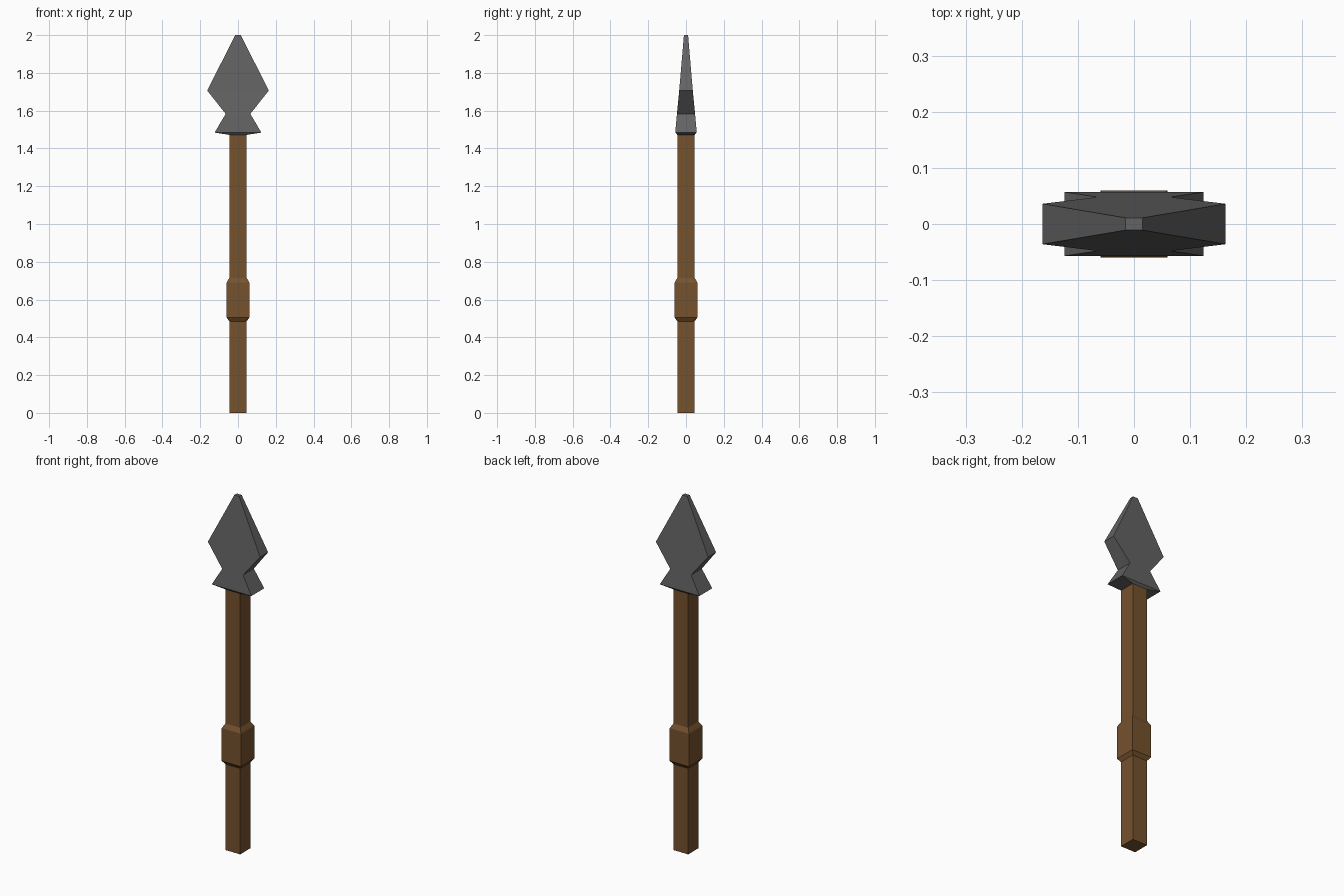
import bpy, bmesh

if "Cube" in bpy.data.objects:
    bpy.data.objects.remove(bpy.data.objects["Cube"])


def material(name, rgb):
    m = bpy.data.materials.new(name)
    m.diffuse_color = (*rgb, 1)
    m.use_nodes = True
    m.node_tree.nodes["Principled BSDF"].inputs["Base Color"].default_value = m.diffuse_color
    return m


def loft(name, sections, mat, cap_bottom, cap_top):
    """Skin a stack of rectangles given as (z, half width, half depth)."""
    bm = bmesh.new()
    rings = [[bm.verts.new((sx * hx, sy * hy, z))
              for sx, sy in ((-1, -1), (1, -1), (1, 1), (-1, 1))]
             for z, hx, hy in sections]
    for lo, hi in zip(rings, rings[1:]):
        for i in range(4):
            j = (i + 1) % 4
            bm.faces.new((lo[i], lo[j], hi[j], hi[i]))
    if cap_bottom:
        bm.faces.new(rings[0][::-1])
    if cap_top:
        bm.faces.new(rings[-1])
    mesh = bpy.data.meshes.new(name)
    bm.to_mesh(mesh)
    bm.free()
    mesh.materials.append(mat)
    obj = bpy.data.objects.new(name, mesh)
    bpy.context.collection.objects.link(obj)
    return obj


wood = material("brown_wood", (0.18, 0.085, 0.027))
stone = material("grey_stone", (0.125, 0.125, 0.125))

# Square shaft with a thicker grip; open where it meets the head
R, G = 0.046, 0.06
loft("shaft", [(0, R, R), (0.485, R, R), (0.505, G, G), (0.69, G, G),
               (0.715, R, R), (1.472, R, R)], wood, True, False)

# Spearhead: flared base, narrow neck, wide blade, blunt tip
loft("spearhead", [(1.472, R, R), (1.484, 0.124, 0.057), (1.583, 0.065, 0.048),
                   (1.706, 0.163, 0.036), (2.0, 0.015, 0.011)], stone, False, True)
